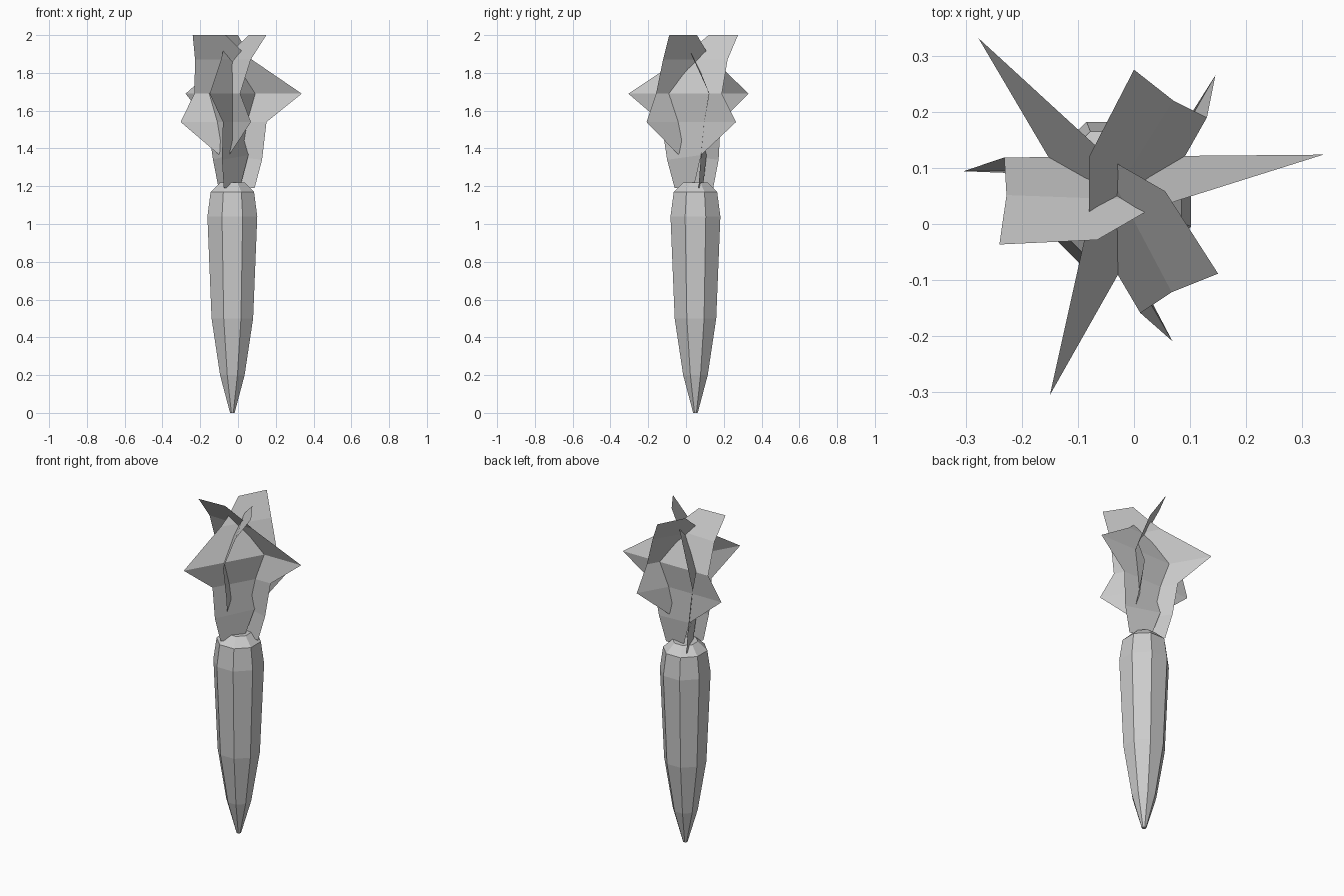
import bpy, bmesh, math
from mathutils import Vector, Matrix

if "Cube" in bpy.data.objects:
    bpy.data.objects.remove(bpy.data.objects["Cube"])

CX, CY = -0.03, 0.05      # axis of the root
SIDES = 8


def make_object(name, bm):
    mesh = bpy.data.meshes.new(name)
    bm.to_mesh(mesh)
    bm.free()
    obj = bpy.data.objects.new(name, mesh)
    bpy.context.collection.objects.link(obj)
    return obj


# Tapered eight-sided root: (height, distance from axis to flat)
profile = [(0, 0.012), (0.2, 0.065), (0.5, 0.11), (1.04, 0.132), (1.17, 0.115), (1.22, 0.065)]
bm = bmesh.new()
rings = []
for z, apothem in profile:
    r = apothem / math.cos(math.pi / SIDES)
    rings.append([bm.verts.new((CX + r * math.cos((i + 0.5) * math.tau / SIDES),
                                CY + r * math.sin((i + 0.5) * math.tau / SIDES), z))
                  for i in range(SIDES)])
for a, b in zip(rings, rings[1:]):
    for i in range(SIDES):
        j = (i + 1) % SIDES
        bm.faces.new((a[i], a[j], b[j], b[i]))
bm.faces.new(rings[0][::-1])
bm.faces.new(rings[-1])
make_object("root", bm)

# Jagged leaf sheet: left and right edges from base to top, then the cut tip
left = [(-0.075, -0.06, 1.19), (-0.085, -0.10, 1.34), (-0.08, -0.13, 1.54),
        (-0.15, -0.305, 1.69), (-0.09, -0.035, 1.87)]
right = [(0.01, 0.04, 1.19), (0.055, 0.08, 1.365), (0.145, 0.265, 1.54),
         (0.13, 0.19, 1.69), (0.07, 0.22, 1.87)]
tip = [(0.0, 0.275, 2.0), (-0.08, 0.12, 2.0), (-0.08, 0.02, 1.915)]

# Three interlocking leaves, turned around the root axis
for k in range(3):
    turn = Matrix.Rotation(k * math.tau / 3, 4, 'Z')
    axis = Vector((CX, CY, 0))
    bm = bmesh.new()
    L, R, T = ([bm.verts.new(turn @ (Vector(p) - axis) + axis) for p in pts]
               for pts in (left, right, tip))
    for i in range(len(L) - 1):
        bm.faces.new((L[i], R[i], R[i + 1], L[i + 1]))
    bm.faces.new((L[-1], R[-1], T[0], T[1], T[2]))
    make_object(f"leaf_{k + 1}", bm)
